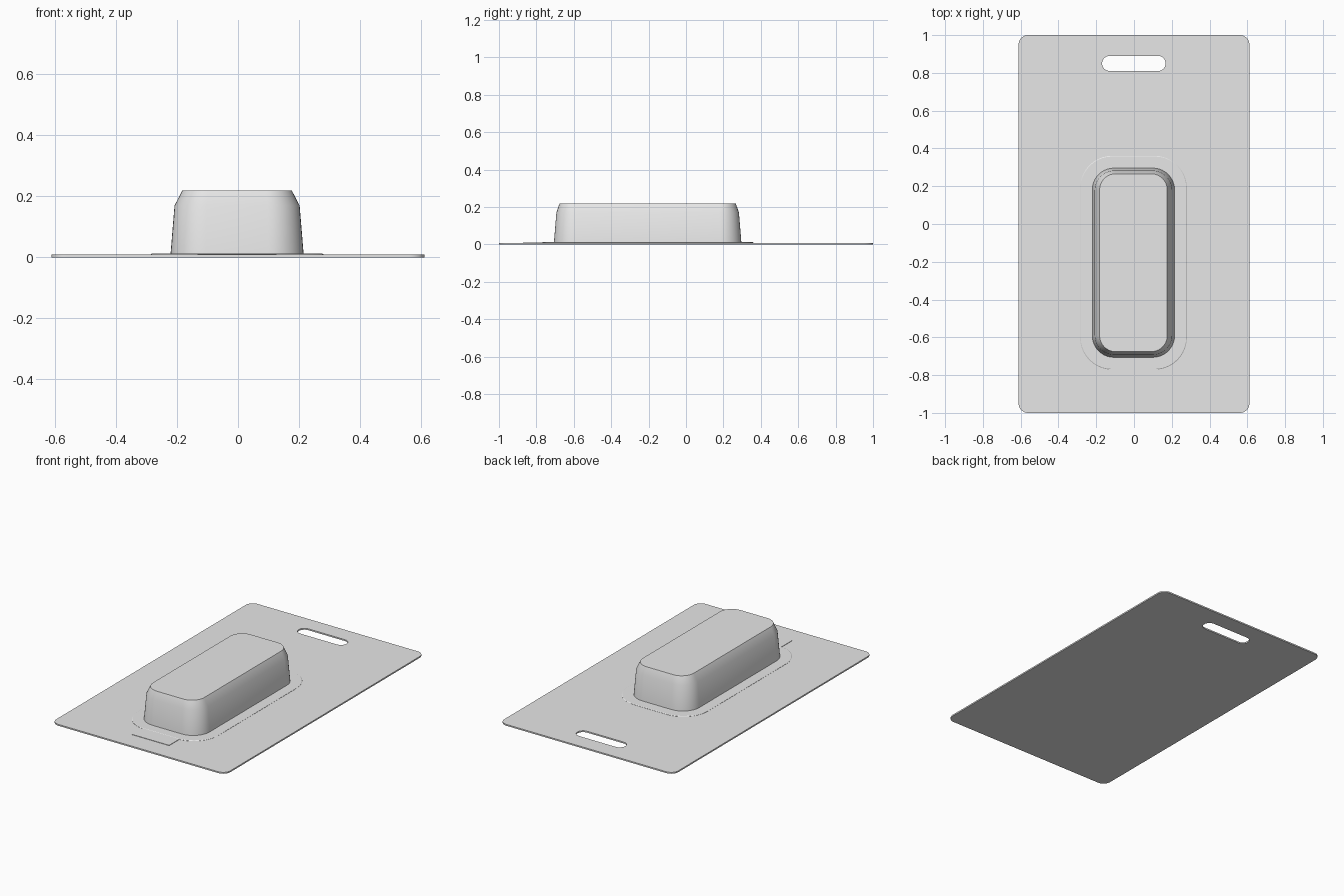
import bpy, bmesh, math

cube = bpy.data.objects.get("Cube")
if cube:
    bpy.data.objects.remove(cube, do_unlink=True)

grey = bpy.data.materials.new("light_grey")
grey.use_nodes = True
grey.diffuse_color = (0.8, 0.8, 0.8, 1)
grey.node_tree.nodes["Principled BSDF"].inputs["Base Color"].default_value = (0.8, 0.8, 0.8, 1)


def rounded_ring(bm, cx, cy, hx, hy, r, z, steps=10):
    """Vertices of a rounded rectangle, counter-clockwise."""
    ring = []
    for q, (sx, sy) in enumerate(((1, 1), (-1, 1), (-1, -1), (1, -1))):
        for i in range(steps + 1):
            a = math.pi / 2 * (q + i / steps)
            ring.append(bm.verts.new((cx + sx * (hx - r) + r * math.cos(a),
                                      cy + sy * (hy - r) + r * math.sin(a), z)))
    return ring


def finish(bm, name):
    bmesh.ops.remove_doubles(bm, verts=bm.verts[:], dist=0.00001)
    bmesh.ops.recalc_face_normals(bm, faces=bm.faces[:])
    mesh = bpy.data.meshes.new(name)
    bm.to_mesh(mesh)
    bm.free()
    mesh.materials.append(grey)
    obj = bpy.data.objects.new(name, mesh)
    bpy.context.collection.objects.link(obj)
    bpy.ops.object.select_all(action='DESELECT')
    obj.select_set(True)
    bpy.context.view_layer.objects.active = obj
    bpy.ops.object.shade_smooth_by_angle(angle=math.radians(30))
    return obj


# Backing card with a hanging slot
CARD = 0.009
bm = bmesh.new()
edges = []
for shape in ((0, 0, 0.611, 1.0, 0.05), (-0.001, 0.85, 0.168, 0.04, 0.0399)):
    ring = rounded_ring(bm, *shape, 0)
    edges += [bm.edges.new((a, b)) for a, b in zip(ring, ring[1:] + ring[:1])]
bmesh.ops.triangle_fill(bm, edges=edges, use_beauty=True)
top = bmesh.ops.extrude_face_region(bm, geom=bm.faces[:])["geom"]
bmesh.ops.translate(bm, vec=(0, 0, CARD),
                    verts=[v for v in top if isinstance(v, bmesh.types.BMVert)])
finish(bm, "backing_card")

# Formed bubble with its thin sealing flange: (half x, half y, radius, z)
profile = ((0.283, 0.566, 0.17, 0.006), (0.283, 0.566, 0.17, 0.010),
           (0.279, 0.562, 0.166, 0.0125), (0.218, 0.501, 0.115, 0.0125),
           (0.205, 0.488, 0.105, 0.17), (0.179, 0.471, 0.085, 0.22))
bm = bmesh.new()
rings = [rounded_ring(bm, -0.003, -0.205, *p) for p in profile]
for low, high in zip(rings, rings[1:]):
    n = len(low)
    for i in range(n):
        j = (i + 1) % n
        bm.faces.new((low[i], low[j], high[j], high[i]))
bm.faces.new(rings[0][::-1])
bm.faces.new(rings[-1])
finish(bm, "bubble")

# Flat pull tab under the front edge of the flange
bm = bmesh.new()
bmesh.ops.create_cube(bm, size=1)
bmesh.ops.scale(bm, vec=(0.26, 0.13, 0.006), verts=bm.verts[:])
bmesh.ops.translate(bm, vec=(-0.003, -0.807, 0.0085), verts=bm.verts[:])
finish(bm, "pull_tab")
